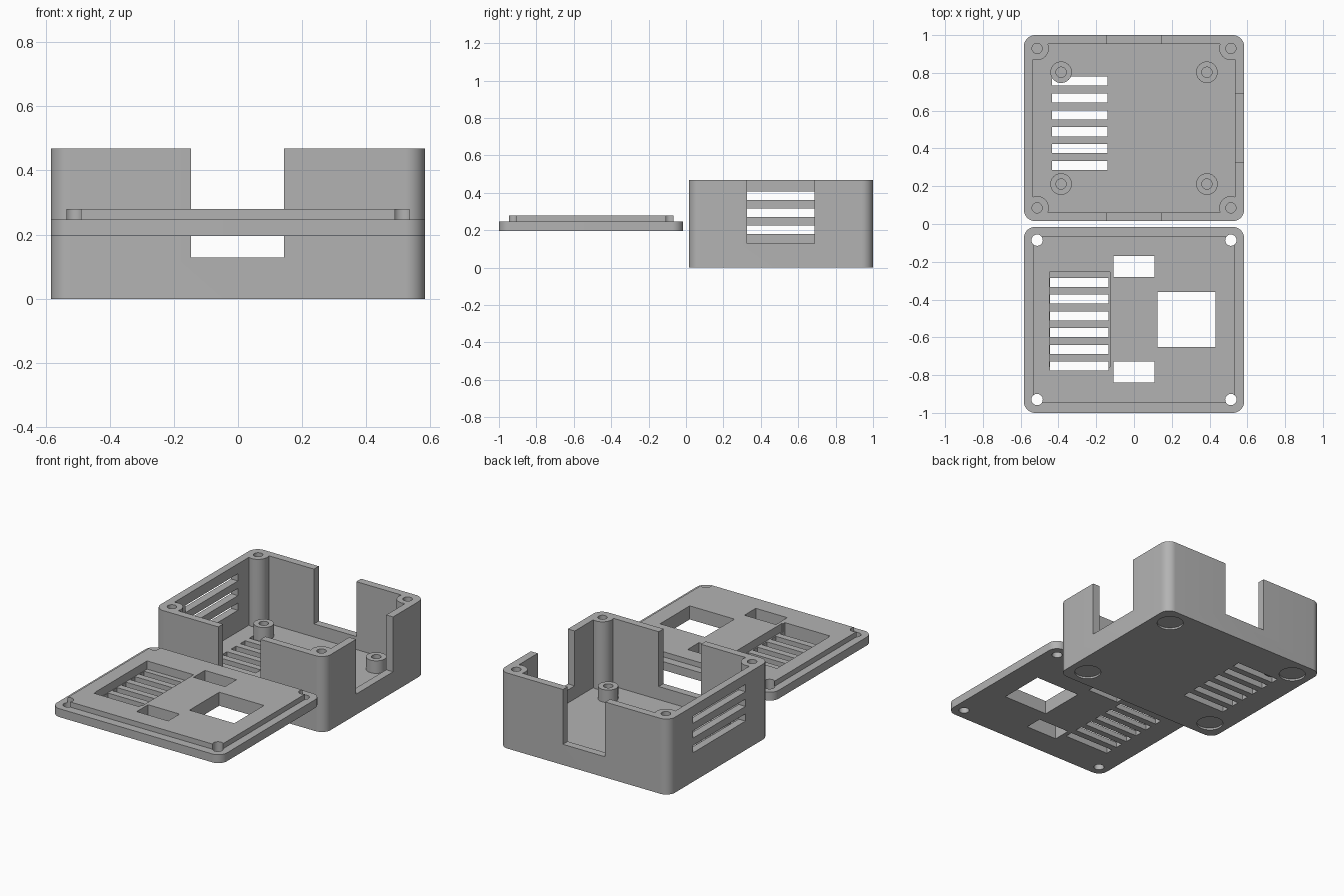
import bpy, bmesh, math

if "Cube" in bpy.data.objects:
    bpy.data.objects.remove(bpy.data.objects["Cube"])

grey = bpy.data.materials.new("plain_grey")
grey.diffuse_color = (0.45, 0.45, 0.45, 1)
grey.use_nodes = True
grey.node_tree.nodes["Principled BSDF"].inputs["Base Color"].default_value = grey.diffuse_color

HX, HY, CY = 0.583, 0.4925, 0.5075   # half sizes and y centre of each half
WALL, TOP = 0.047, 0.468
SX, SY = 0.513, 0.422                # screw spacing


def make(name, bm):
    bmesh.ops.recalc_face_normals(bm, faces=bm.faces)
    me = bpy.data.meshes.new(name)
    bm.to_mesh(me)
    bm.free()
    ob = bpy.data.objects.new(name, me)
    bpy.context.collection.objects.link(ob)
    me.materials.append(grey)
    return ob


def add_box(bm, x0, x1, y0, y1, z0, z1, radius=0):
    vs = bmesh.ops.create_cube(bm, size=1)["verts"]
    for v in vs:
        v.co = ((x0 + x1) / 2 + v.co.x * (x1 - x0),
                (y0 + y1) / 2 + v.co.y * (y1 - y0),
                (z0 + z1) / 2 + v.co.z * (z1 - z0))
    if radius:
        edges = [e for e in bm.edges
                 if abs(e.verts[0].co.z - e.verts[1].co.z) > 1e-4]
        bmesh.ops.bevel(bm, geom=edges, offset=radius, segments=10,
                        affect='EDGES', profile=0.5)


def add_cyl(bm, x, y, r, z0, z1):
    vs = bmesh.ops.create_cone(bm, cap_ends=True, segments=40, radius1=r,
                               radius2=r, depth=z1 - z0)["verts"]
    bmesh.ops.translate(bm, verts=vs, vec=(x, y, (z0 + z1) / 2))


def block(name, *bounds, radius=0):
    bm = bmesh.new()
    add_box(bm, *bounds, radius=radius)
    return make(name, bm)


def combine(ob, op, boxes=(), cyls=()):
    """Boolean a group of boxes and cylinders into ob."""
    bm = bmesh.new()
    for b in boxes:
        add_box(bm, *b)
    for c in cyls:
        add_cyl(bm, *c)
    tool = make("cutter", bm)
    tool.hide_render = True
    mod = ob.modifiers.new("bool", 'BOOLEAN')
    mod.object, mod.operation, mod.solver = tool, op, 'EXACT'
    mod.use_self = True
    dg = bpy.context.evaluated_depsgraph_get()
    me = bpy.data.meshes.new_from_object(ob.evaluated_get(dg))
    ob.modifiers.clear()
    ob.data = me
    bpy.data.objects.remove(tool)


def four(cx, cy, *rest):
    return [(sx * cx, CY + sy * cy, *rest) for sx in (-1, 1) for sy in (-1, 1)]


# Open case: rounded shell with vented floor
case = block("case_body", -HX, HX, CY - HY, CY + HY, 0, TOP, radius=0.06)
combine(case, 'DIFFERENCE',
        [(-HX + WALL, HX - WALL, CY - HY + WALL, CY + HY - WALL, WALL, 1)])
combine(case, 'DIFFERENCE',
        [(-0.435, -0.14, 0.286 + i * 0.0892, 0.334 + i * 0.0892, -0.1, 0.1)
         for i in range(6)])
# Corner screw posts and board standoffs
combine(case, 'UNION', cyls=four(SX, SY, 0.062, 0.02, TOP)
        + four(0.386, 0.296, 0.057, 0.02, 0.125))
# Screw holes and foot recesses
combine(case, 'DIFFERENCE', cyls=four(SX, SY, 0.027, 0.055, 1)
        + four(0.386, 0.296, 0.027, 0.05, 0.3)
        + four(0.464, 0.373, 0.076, -0.1, 0.012))
# Front/back and right wall openings, left wall vents
combine(case, 'DIFFERENCE',
        [(-0.146, 0.144, -0.1, 0.2, 0.128, 1),
         (-0.146, 0.144, 0.9, 1.1, 0.128, 1),
         (0.5, 0.7, 0.325, 0.687, 0.128, 1)]
        + [(-0.7, -0.5, 0.25, 0.765, 0.18 + i * 0.091, 0.225 + i * 0.091)
           for i in range(3)])

# Lid: plate with raised locating panel
LZ, LM, LT = 0.195, 0.247, 0.279
lid = block("lid", -HX, HX, -CY - HY, -CY + HY, LZ, LM, radius=0.06)
combine(lid, 'UNION', [(-0.534, 0.534, -CY - 0.44, -CY + 0.44, 0.22, LT)])
# Recess around the vent
combine(lid, 'DIFFERENCE', [(-0.447, -0.127, -0.757, -0.253, 0.228, 0.4)])
# Vent slots, connector windows and screw holes
combine(lid, 'DIFFERENCE',
        [(-0.444, -0.135, -0.333 - i * 0.0886, -0.285 - i * 0.0886, 0.1, 0.4)
         for i in range(6)]
        + [(-0.108, 0.108, -0.281, -0.17, 0.1, 0.4),
           (-0.108, 0.108, -0.838, -0.727, 0.1, 0.4),
           (0.124, 0.431, -0.652, -0.361, 0.1, 0.4)],
        [(x, y - 2 * CY, r, a, b) for x, y, r, a, b in four(SX, SY, 0.03, 0.1, 0.4)])

# Smooth rounded surfaces, keep edges sharp
for ob in (case, lid):
    bpy.ops.object.select_all(action='DESELECT')
    ob.select_set(True)
    bpy.context.view_layer.objects.active = ob
    bpy.ops.object.shade_smooth_by_angle(angle=math.radians(30))
